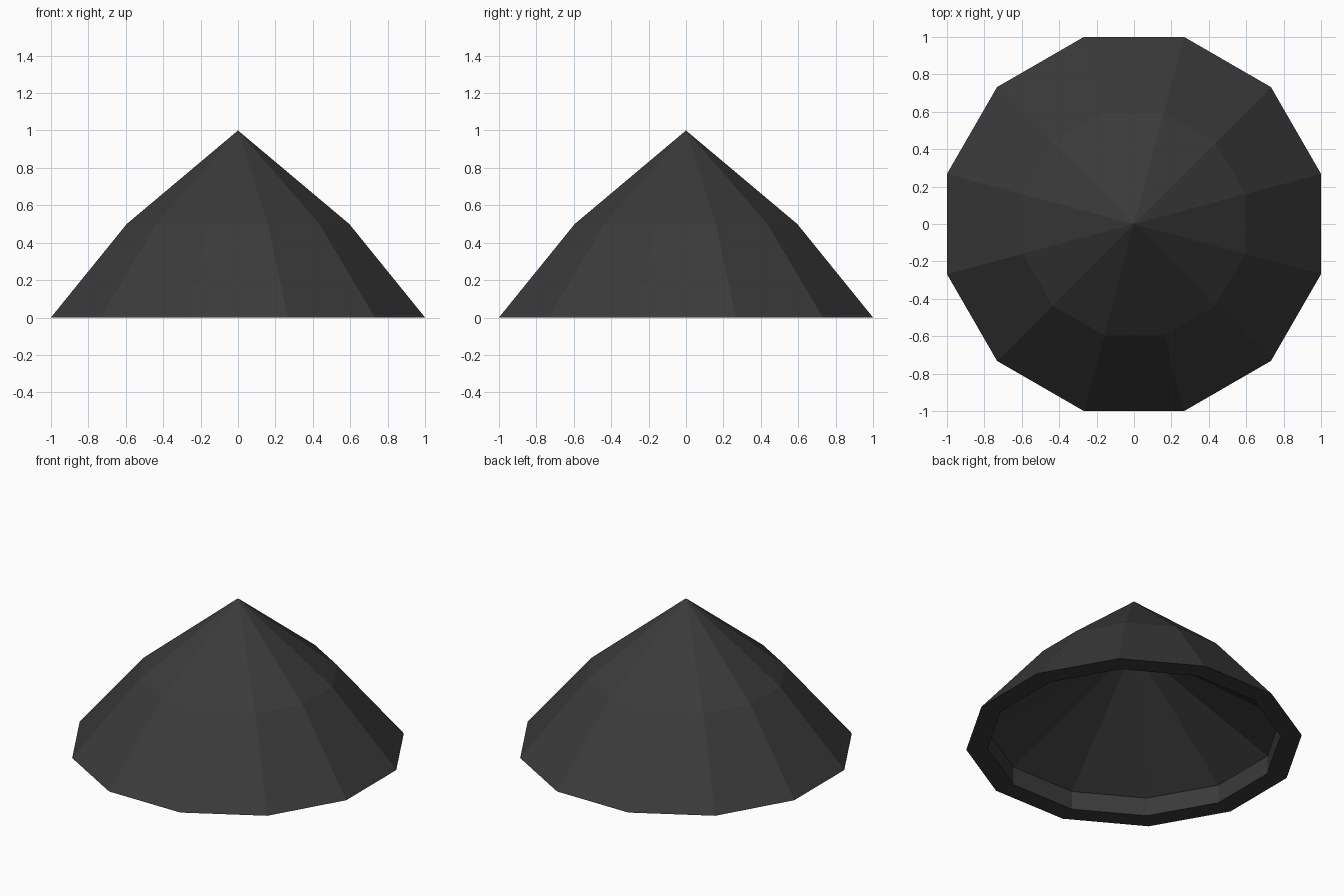
import bpy, bmesh, math

if "Cube" in bpy.data.objects:
    bpy.data.objects.remove(bpy.data.objects["Cube"])

SIDES = 12
K = 1 / math.cos(math.pi / SIDES)   # flat-side distance -> corner radius

# (distance to flat side, height), from outer tip round the rim to inner tip
PROFILE = [(0, 1.0), (0.595, 0.5), (1.0, 0.0), (0.874, 0.0), (0.874, 0.125), (0, 0.68)]

mat = bpy.data.materials.new("charcoal")
mat.diffuse_color = (0.043, 0.043, 0.043, 1)
mat.use_nodes = True
mat.node_tree.nodes["Principled BSDF"].inputs["Base Color"].default_value = mat.diffuse_color

bm = bmesh.new()
rings = []
for d, z in PROFILE:
    if d == 0:
        rings.append([bm.verts.new((0, 0, z))] * SIDES)
    else:
        rings.append([bm.verts.new((d * K * math.cos(a), d * K * math.sin(a), z))
                      for a in ((i + 0.5) * math.tau / SIDES for i in range(SIDES))])

# Skin neighbouring rings; tips collapse to triangles
for upper, lower in zip(rings, rings[1:]):
    for i in range(SIDES):
        j = (i + 1) % SIDES
        corners = dict.fromkeys((upper[i], lower[i], lower[j], upper[j]))
        bm.faces.new(list(corners))
bmesh.ops.recalc_face_normals(bm, faces=bm.faces)

# Hollow conical hat shell
mesh = bpy.data.meshes.new("conical_hat")
bm.to_mesh(mesh)
bm.free()
mesh.materials.append(mat)
bpy.context.collection.objects.link(bpy.data.objects.new("conical_hat", mesh))
